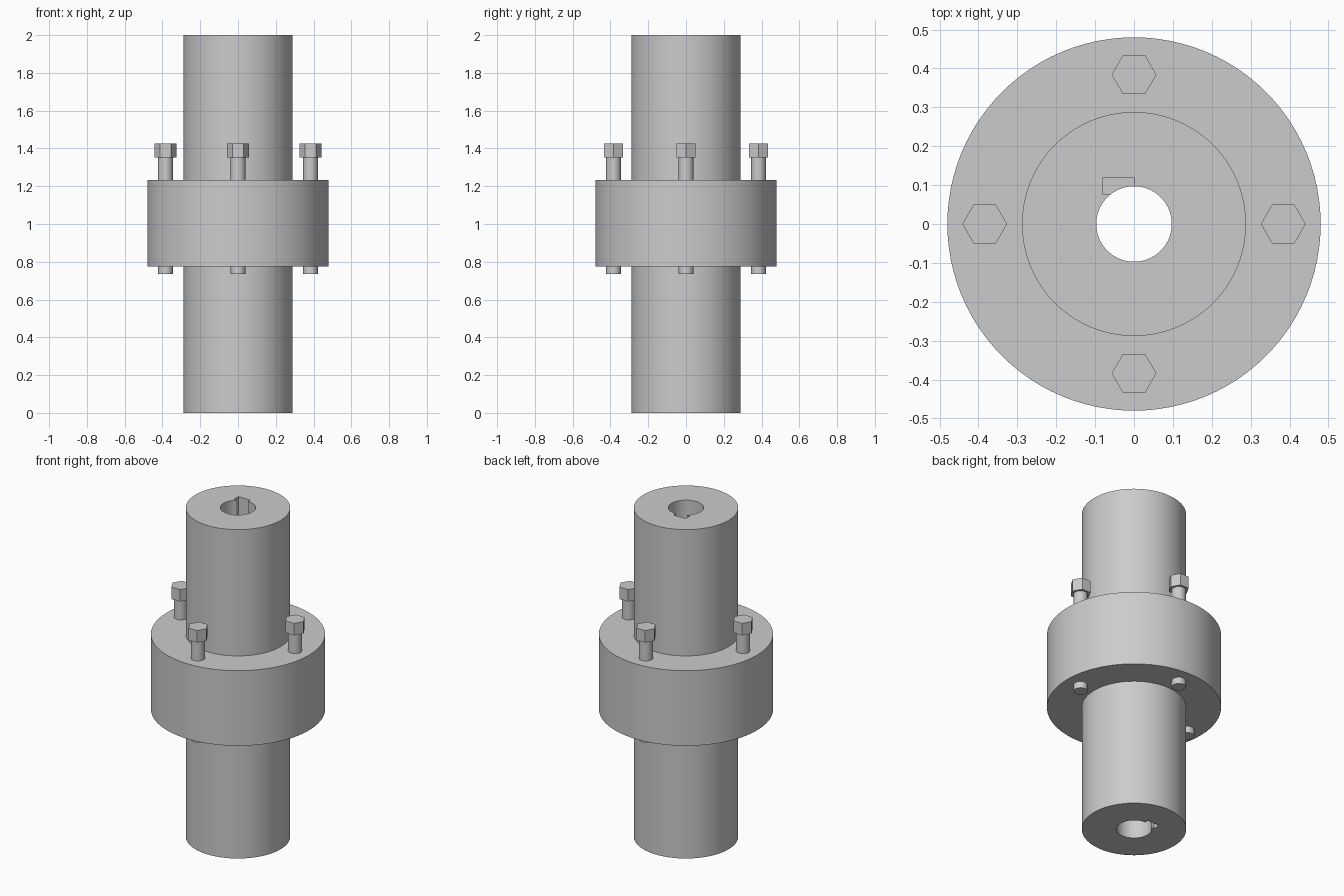
import bpy
import bmesh
from math import cos, sin, pi, radians

if "Cube" in bpy.data.objects:
    bpy.data.objects.remove(bpy.data.objects["Cube"])

grey = bpy.data.materials.new("steel grey")
grey.use_nodes = True
colour = (0.6, 0.6, 0.6, 1)
grey.diffuse_color = colour
grey.node_tree.nodes["Principled BSDF"].inputs["Base Color"].default_value = colour


def lathe(name, profile, sides, location=(0, 0, 0), closed=False):
    """Turn a (radius, z) profile around z; open profiles get capped ends."""
    bm = bmesh.new()
    rings = [[bm.verts.new((r * cos(2 * pi * i / sides), r * sin(2 * pi * i / sides), z))
              for i in range(sides)] for r, z in profile]
    pairs = list(zip(rings, rings[1:]))
    if closed:
        pairs.append((rings[-1], rings[0]))
    else:
        bm.faces.new(rings[0])
        bm.faces.new(rings[-1])
    for a, b in pairs:
        for i in range(sides):
            j = (i + 1) % sides
            bm.faces.new((a[i], a[j], b[j], b[i]))
    bmesh.ops.recalc_face_normals(bm, faces=bm.faces)
    mesh = bpy.data.meshes.new(name)
    bm.to_mesh(mesh)
    bm.free()
    mesh.materials.append(grey)
    obj = bpy.data.objects.new(name, mesh)
    obj.location = location
    bpy.context.collection.objects.link(obj)
    return obj


def activate(obj):
    bpy.ops.object.select_all(action="DESELECT")
    obj.select_set(True)
    bpy.context.view_layer.objects.active = obj


def smooth(obj):
    activate(obj)
    bpy.ops.object.shade_smooth_by_angle(angle=radians(30))


# Flanged sleeve with a through bore
BORE, HUB, FLANGE = 0.097, 0.288, 0.48
LOW, HIGH = 0.775, 1.232
sleeve = lathe("flanged_sleeve",
               [(BORE, 0), (HUB, 0), (HUB, LOW), (FLANGE, LOW),
                (FLANGE, HIGH), (HUB, HIGH), (HUB, 2), (BORE, 2)],
               96, closed=True)

# Offset blind keyway at each end of the bore
DEPTH = 0.4
for end, z in (("lower", 0), ("upper", 2)):
    bpy.ops.mesh.primitive_cube_add(size=1, location=(-0.04, 0.0975, z))
    cutter = bpy.context.object
    cutter.name = end + "_keyway_cutter"
    cutter.scale = (0.08, 0.043, 2 * DEPTH)
    cutter.hide_render = True
    activate(sleeve)
    cut = sleeve.modifiers.new("keyway", "BOOLEAN")
    cut.operation = "DIFFERENCE"
    cut.solver = "EXACT"
    cut.object = cutter
    bpy.ops.object.modifier_apply(modifier=cut.name)
    bpy.data.objects.remove(cutter)
smooth(sleeve)

# Four bolts: round shank through the flange, hexagonal head above it
for side, dx, dy in (("left", 1, 0), ("right", -1, 0), ("front", 0, -1), ("back", 0, 1)):
    spot = (0.384 * dx, 0.384 * dy, 0)
    smooth(lathe(side + "_bolt_shank", [(0.039, 0.735), (0.039, 1.36)], 32, spot))
    lathe(side + "_bolt_head", [(0.0575, 1.352), (0.0575, 1.425)], 6, spot)
